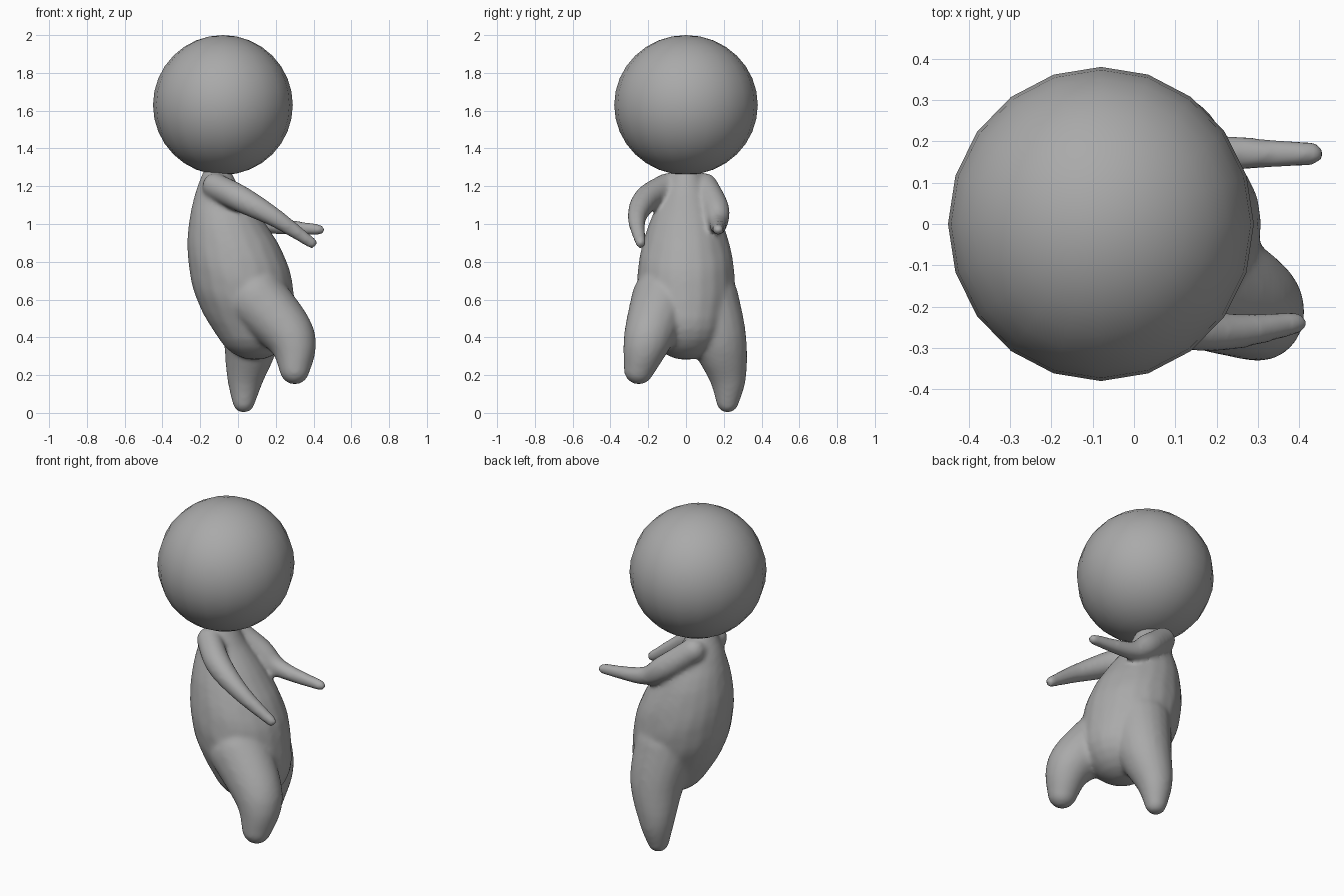
import bpy, bmesh
from mathutils import Vector, Matrix

old = bpy.data.objects.get("Cube")
if old:
    bpy.data.objects.remove(old, do_unlink=True)

colour = (0.4, 0.4, 0.4, 1)
grey = bpy.data.materials.new("plain grey")
grey.use_nodes = True
grey.diffuse_color = colour
grey.node_tree.nodes["Principled BSDF"].inputs["Base Color"].default_value = colour


def smooth_path(stations, steps=12):
    """Yield (x, y, z, radius) along a soft curve through the stations."""
    points = [Vector(s) for s in stations]
    points = [points[0]] + points + [points[-1]]
    for before, start, end, after in zip(points, points[1:], points[2:], points[3:]):
        leave, arrive = (end - before) / 2, (after - start) / 2
        for step in range(steps + 1):
            t = step / steps
            ease = t * t * (3 - 2 * t)
            yield (start.lerp(end, ease) + leave * t * (1 - t) ** 2
                   - arrive * t * t * (1 - t))


def add_limb(bm, *stations):
    """Sweep a round, tapering volume along a smooth path."""
    for sample in smooth_path(stations):
        place = Matrix.Translation(sample.to_3d())
        bmesh.ops.create_uvsphere(bm, u_segments=20, v_segments=12,
                                  radius=sample.w, matrix=place)


def finish(bm, name):
    mesh = bpy.data.meshes.new(name)
    bm.to_mesh(mesh)
    bm.free()
    mesh.materials.append(grey)
    mesh.shade_smooth()
    part = bpy.data.objects.new(name, mesh)
    bpy.context.collection.objects.link(part)
    return part


bm = bmesh.new()

# Torso: narrow neck, arched back and a forward belly
add_limb(bm, (-0.11, 0, 1.25, 0.08), (-0.1, 0, 1.1, 0.14),
         (-0.05, 0, 0.9, 0.22), (0.02, 0, 0.7, 0.26), (0.09, 0, 0.5, 0.22))

# Left leg hangs straight down
add_limb(bm, (0.05, 0.1, 0.6, 0.18), (0.07, 0.17, 0.4, 0.15),
         (0.04, 0.22, 0.2, 0.1), (0.03, 0.22, 0.06, 0.06))

# Right leg is lifted forward
add_limb(bm, (0.1, -0.12, 0.6, 0.17), (0.28, -0.2, 0.4, 0.13),
         (0.3, -0.25, 0.23, 0.08))

# Right arm slopes down and forward
add_limb(bm, (-0.12, -0.1, 1.2, 0.07), (0.02, -0.21, 1.13, 0.07),
         (0.2, -0.26, 1.03, 0.05), (0.39, -0.24, 0.9, 0.03))

# Left arm bends at the elbow and reaches level
add_limb(bm, (-0.12, 0.1, 1.2, 0.07), (0.03, 0.16, 1.08, 0.07),
         (0.16, 0.17, 1, 0.05), (0.43, 0.17, 0.97, 0.03))

# Fuse torso and limbs into one soft skin
body = finish(bm, "body")
fuse = body.modifiers.new("fuse", 'REMESH')
fuse.mode = 'VOXEL'
fuse.voxel_size = 0.013
fuse.use_smooth_shade = True
soften = body.modifiers.new("soften", 'SMOOTH')
soften.iterations = 10

# Large round head
bm = bmesh.new()
bmesh.ops.create_uvsphere(bm, u_segments=20, v_segments=16, radius=1)
bmesh.ops.scale(bm, vec=(0.37, 0.38, 0.37), verts=bm.verts)
bmesh.ops.translate(bm, vec=(-0.08, 0, 1.63), verts=bm.verts)
finish(bm, "head")
